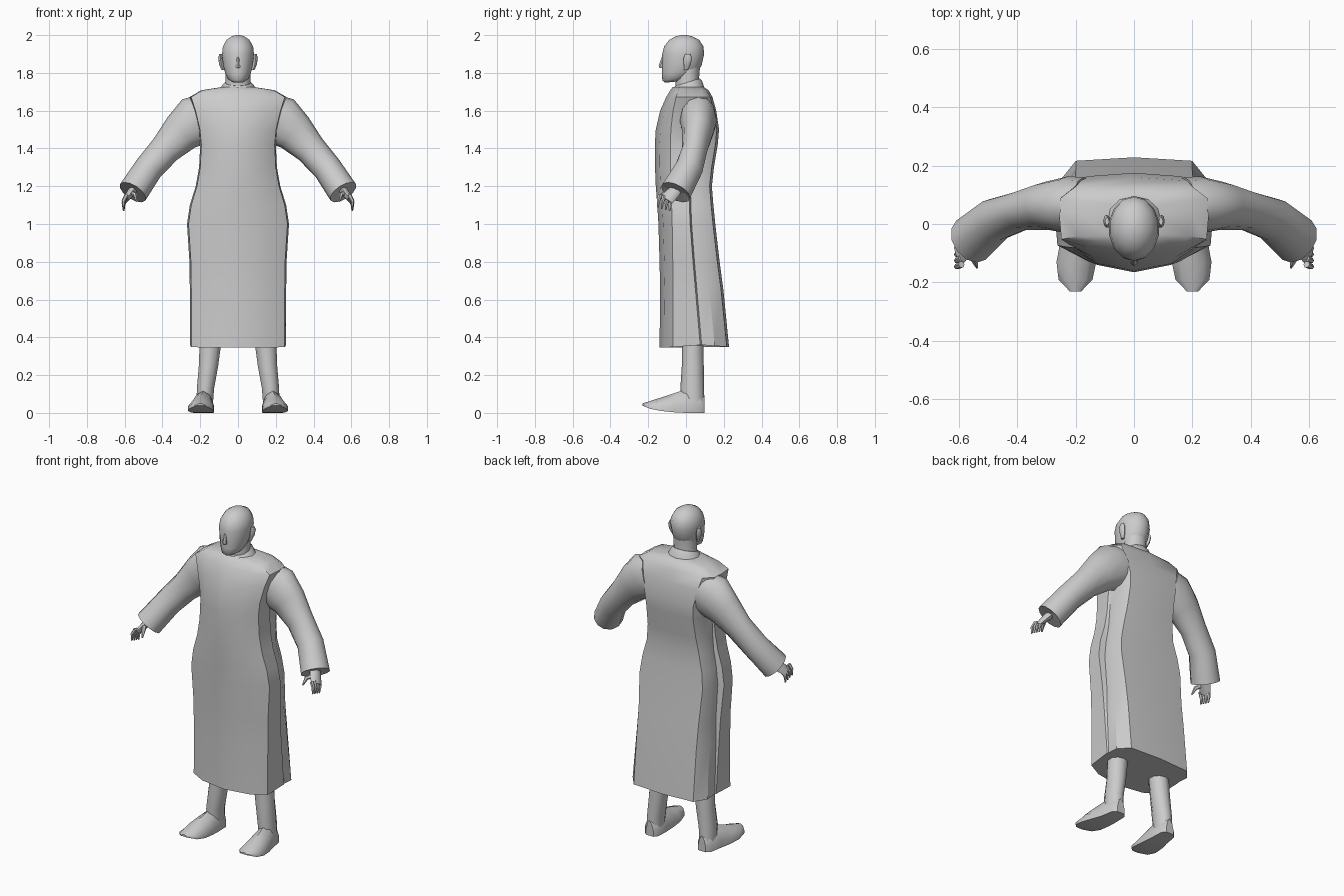
import bpy, bmesh, math
from mathutils import Vector

grey = bpy.data.materials.new("plain grey")
grey.diffuse_color = (0.6, 0.6, 0.6, 1)


def loft(name, rings, angle=35, mirror=False):
    """Skin a list of equal-length point rings, cap both ends."""
    bm = bmesh.new()
    vs = [[bm.verts.new(p) for p in r] for r in rings]
    n = len(vs[0])
    for a, b in zip(vs, vs[1:]):
        for i in range(n):
            j = (i + 1) % n
            bm.faces.new((a[i], a[j], b[j], b[i]))
    bm.faces.new(vs[0])
    bm.faces.new(vs[-1])
    if mirror:
        bmesh.ops.mirror(bm, geom=bm.verts[:] + bm.edges[:] + bm.faces[:], axis='X', merge_dist=-1)
    bmesh.ops.recalc_face_normals(bm, faces=bm.faces)
    me = bpy.data.meshes.new(name)
    bm.to_mesh(me)
    bm.free()
    me.materials.append(grey)
    me.shade_smooth()
    me.set_sharp_from_angle(angle=math.radians(angle))
    ob = bpy.data.objects.new(name, me)
    bpy.context.collection.objects.link(ob)
    return ob


def oval(x, z, w, y0, y1, n=12, tilt=0.0):
    """Horizontal oval between y0 and y1; tilt raises the back."""
    out = []
    for i in range(n):
        a = 2 * math.pi * i / n
        c = math.cos(a)
        out.append((x + w * math.sin(a), (y0 + y1) / 2 - (y1 - y0) / 2 * c, z - tilt * c))
    return out


def tube(stations, n=10):
    """Rings around a path; station = (x, y, z, upright radius, depth radius)."""
    pts = [Vector(s[:3]) for s in stations]
    rings = []
    for i, s in enumerate(stations):
        d = (pts[min(i + 1, len(pts) - 1)] - pts[max(i - 1, 0)]).normalized()
        v = Vector((0, 1, 0))
        v = (v - d * v.dot(d)).normalized()
        u = d.cross(v)
        rings.append([pts[i] + u * s[3] * math.cos(2 * math.pi * k / n)
                      + v * s[4] * math.sin(2 * math.pi * k / n) for k in range(n)])
    return rings


# Robe: wide front panel overlapping a narrower back panel
def robe_ring(z, w, yf, yb, ys, step):
    half = [(0, yf), (0.62 * w, yf + 0.025), (w * 0.97, yf * 0.5), (w, ys),
            (w - step, ys + 0.008), (w - step, ys + 0.5 * (yb - ys)), (0.78 * w, yb - 0.012), (0, yb)]
    pts = half + [(-x, y) for x, y in half[-2:0:-1]]
    return [(x, y, z + (0.015 * max(0, 1 - abs(y - 0.08) / 0.2) if z < 0.4 else 0)) for x, y in pts]


loft("robe", [robe_ring(*r) for r in [
    (0.345, 0.255, -0.140, 0.228, 0.075, 0.004),
    (0.65, 0.255, -0.137, 0.198, 0.050, 0.014),
    (0.80, 0.257, -0.140, 0.178, 0.037, 0.025),
    (1.00, 0.270, -0.146, 0.155, 0.022, 0.036),
    (1.10, 0.255, -0.152, 0.145, 0.018, 0.034),
    (1.20, 0.224, -0.160, 0.137, 0.016, 0.022),
    (1.30, 0.206, -0.164, 0.148, 0.016, 0.012),
    (1.42, 0.200, -0.165, 0.168, 0.020, 0.006),
    (1.50, 0.208, -0.160, 0.175, 0.025, 0.004),
    (1.60, 0.232, -0.137, 0.160, 0.030, 0.004),
    (1.672, 0.256, -0.105, 0.140, 0.035, 0.004),
    (1.708, 0.195, -0.083, 0.120, 0.040, 0.004),
    (1.725, 0.085, -0.070, 0.095, 0.040, 0.004),
]], 32)

# Collar rising towards the nape
loft("collar", [oval(0, 1.70, 0.105, -0.078, 0.10, tilt=0.01),
                oval(0, 1.738, 0.082, -0.066, 0.085, tilt=0.02),
                oval(0, 1.750, 0.070, -0.058, 0.072, tilt=0.02)])

# Wide sleeves, with the opening turned inwards
loft("sleeve", tube([
    (0.17, 0.065, 1.565, 0.125, 0.095),
    (0.225, 0.065, 1.545, 0.135, 0.098),
    (0.30, 0.062, 1.485, 0.108, 0.082),
    (0.385, 0.046, 1.395, 0.083, 0.068),
    (0.475, 0.015, 1.292, 0.077, 0.075),
    (0.557, -0.055, 1.168, 0.080, 0.085),
], 12)
    + tube([(0.552, -0.052, 1.174, 0.068, 0.070), (0.51, -0.02, 1.24, 0.05, 0.05)], 12), 40, True)

# Hands: palm, fingers, thumb
loft("palm", tube([(0.52, -0.025, 1.22, 0.025, 0.03), (0.567, -0.07, 1.165, 0.022, 0.038),
                   (0.598, -0.105, 1.125, 0.014, 0.038)], 8), 50, True)
for i in range(4):
    y = -0.075 - 0.021 * i
    dz = 0.006 * i
    loft("finger", tube([(0.59, y, 1.135 + dz, 0.012, 0.012), (0.606, y - 0.008, 1.105 + dz, 0.010, 0.010),
                         (0.605, y - 0.012, 1.068 + dz, 0.004, 0.005)], 6), 50, True)
loft("thumb", tube([(0.565, -0.085, 1.165, 0.014, 0.014), (0.545, -0.125, 1.155, 0.012, 0.011),
                    (0.537, -0.148, 1.12, 0.004, 0.005)], 6), 50, True)

# Head and neck
loft("neck", [oval(0, 1.69, 0.075, -0.055, 0.075), oval(0, 1.76, 0.066, -0.055, 0.068),
              oval(0, 1.84, 0.066, -0.06, 0.075)])
loft("head", [oval(0, z, w, a, b, 14, t) for z, w, a, b, t in [
    (1.752, 0.030, -0.112, -0.03, 0.004), (1.768, 0.055, -0.125, 0.02, 0.008),
    (1.80, 0.070, -0.128, 0.060, 0.004), (1.84, 0.080, -0.127, 0.083, 0),
    (1.90, 0.087, -0.126, 0.096, 0), (1.94, 0.082, -0.116, 0.092, 0),
    (1.975, 0.062, -0.088, 0.070, 0), (1.993, 0.035, -0.055, 0.035, 0),
    (2.0, 0.012, -0.025, 0.005, 0)]], 50)
loft("nose", [oval(0, 1.825, 0.016, -0.140, -0.10, 6), oval(0, 1.838, 0.014, -0.145, -0.10, 6),
              oval(0, 1.885, 0.007, -0.128, -0.10, 6)], 40)
loft("ear", [oval(0.080, 1.815, 0.008, -0.01, 0.01, 8), oval(0.089, 1.845, 0.011, -0.012, 0.025, 8),
             oval(0.094, 1.88, 0.011, -0.012, 0.032, 8), oval(0.092, 1.90, 0.007, -0.004, 0.022, 8)], 50, True)

# Lower legs
loft("leg", [oval(0.178, 0.02, 0.045, -0.02, 0.098, 10), oval(0.172, 0.13, 0.048, -0.03, 0.096, 10),
             oval(0.156, 0.25, 0.054, -0.022, 0.094, 10), oval(0.146, 0.37, 0.060, -0.022, 0.092, 10)],
     50, True)


# Shoes: flat soles with upturned toes, skinned from heel to toe
def shoe_ring(y, x, w, low, high):
    return [(x - w, y, low), (x + w, y, low), (x + w, y, low + (high - low) * 0.35),
            (x + w * 0.6, y, low + (high - low) * 0.8), (x, y, high),
            (x - w * 0.6, y, low + (high - low) * 0.8), (x - w, y, low + (high - low) * 0.35)]


loft("shoe", [shoe_ring(*r) for r in [
    (0.098, 0.175, 0.025, 0.0, 0.09), (0.075, 0.177, 0.045, 0.0, 0.11), (0.0, 0.182, 0.053, 0.0, 0.125),
    (-0.06, 0.19, 0.062, 0.003, 0.105), (-0.13, 0.197, 0.068, 0.010, 0.082),
    (-0.19, 0.20, 0.058, 0.022, 0.063), (-0.23, 0.20, 0.020, 0.038, 0.050)]], 45, True)
